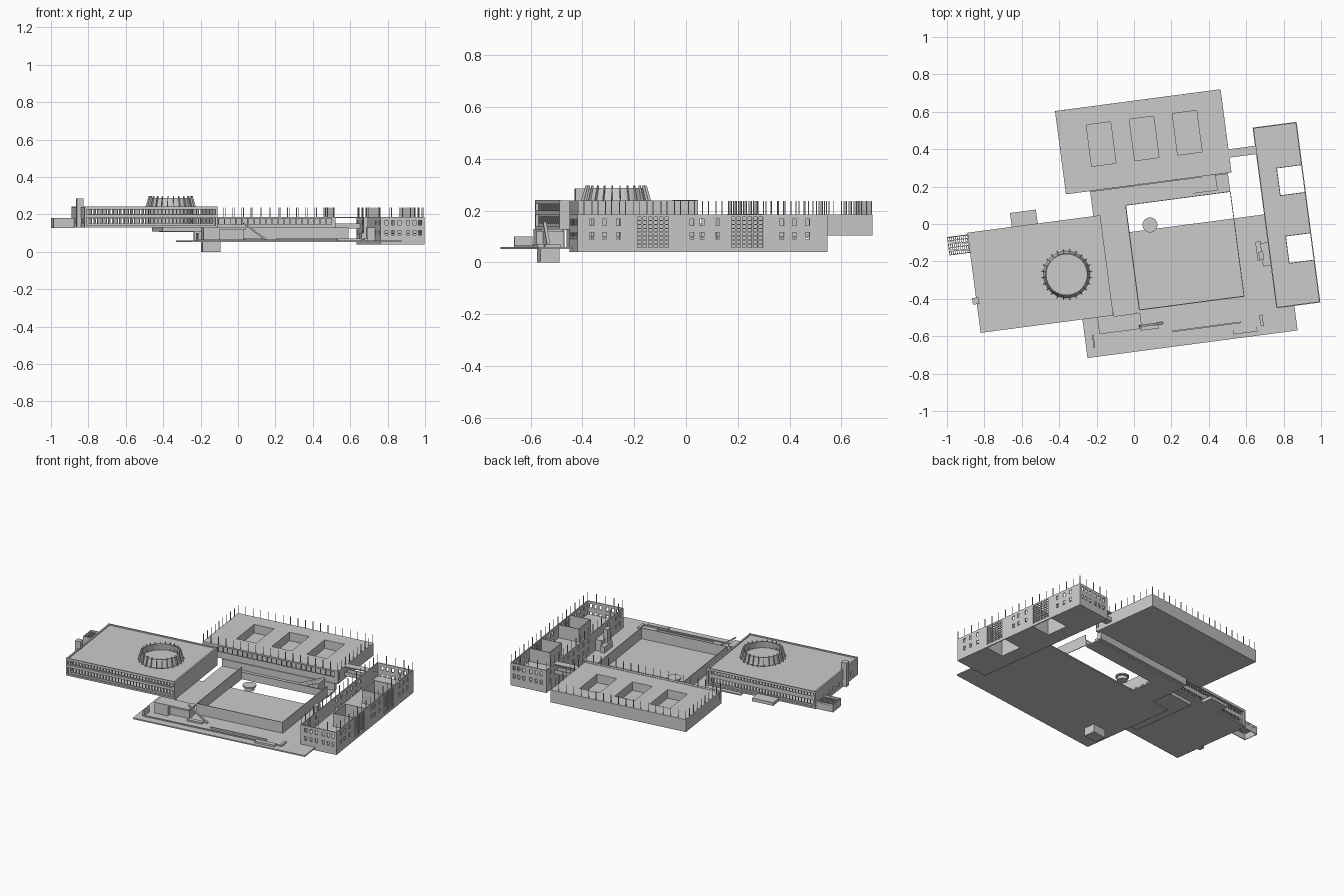
import bpy, bmesh, math
from mathutils import Matrix, Vector

if "Cube" in bpy.data.objects:
    bpy.data.objects.remove(bpy.data.objects["Cube"])

ROT = Matrix.Rotation(math.radians(7.5), 4, 'Z')   # whole complex is turned on site


def finish(name, bm):
    bm.transform(ROT)
    bmesh.ops.recalc_face_normals(bm, faces=bm.faces)
    me = bpy.data.meshes.new(name)
    bm.to_mesh(me)
    bm.free()
    ob = bpy.data.objects.new(name, me)
    bpy.context.collection.objects.link(ob)
    return ob


def boxes(name, parts):
    """parts: (x0, x1, y0, y1, z0, z1) in the site's own axes"""
    bm = bmesh.new()
    for x0, x1, y0, y1, z0, z1 in parts:
        m = Matrix.Translation(((x0 + x1) / 2, (y0 + y1) / 2, (z0 + z1) / 2)) @ \
            Matrix.Diagonal((x1 - x0, y1 - y0, z1 - z0, 1))
        bmesh.ops.create_cube(bm, size=1, matrix=m)
    return finish(name, bm)


def wall(axis, pos, t, a, b, z0, z1, rows, wins):
    """Boxes of a straight wall with real window openings."""
    out = []

    def add(s0, s1, q0, q1):
        if s1 - s0 > 1e-5 and q1 - q0 > 1e-5:
            out.append((s0, s1, pos, pos + t, q0, q1) if axis == 'x'
                       else (pos, pos + t, s0, s1, q0, q1))
    z = z0
    for r0, r1 in rows:
        add(a, b, z, r0)
        s = a
        for w0, w1 in wins:
            add(s, w0, r0, r1)
            s = w1
        add(s, b, r0, r1)
        z = r1
    add(a, b, z, z1)
    return out


def even(a, b, n, fill):
    p = (b - a) / n
    return [(a + p * (i + .5 - fill / 2), a + p * (i + .5 + fill / 2)) for i in range(n)]


def posts(name, x0, x1, y0, y1, z0, z1, step):
    r, pts = .0016, []
    nx, ny = round((x1 - x0) / step), round((y1 - y0) / step)
    for i in range(nx + 1):
        pts += [(x0 + (x1 - x0) * i / nx, y) for y in (y0, y1)]
    for i in range(1, ny):
        pts += [(x, y0 + (y1 - y0) * i / ny) for x in (x0, x1)]
    boxes(name, [(x - r, x + r, y - r, y + r, z0, z1) for x, y in pts])


# ---- ground terrace, basement, sunken court ----
boxes("ground_slab", [(-.34, .793, -.678, -.04, .052, .06),
                      (-.21, -.03, -.04, .205, .052, .06),
                      (-.03, .533, .105, .205, .052, .06)])
boxes("basement_pit", wall('y', -.262, .004, -.545, -.47, 0, .052, [], [])
      + [(-.17, -.166, -.545, -.47, 0, .052), (-.262, -.166, -.545, -.541, 0, .052),
         (-.262, -.166, -.474, -.47, 0, .052), (-.262, -.166, -.545, -.47, 0, .003)])
boxes("court_walls", [(-.032, .535, -.462, -.457, .06, .13), (-.034, -.029, -.46, .105, .06, .13),
                      (.531, .535, -.46, .105, .06, .13), (-.03, .533, .103, .107, .06, .1)])
bm = bmesh.new()
for r0, r1, z, h in ((.03, .03, .07, .02), (.04, .04, .087, .008)):
    bmesh.ops.create_cone(bm, cap_ends=True, segments=24, radius1=r0, radius2=r1, depth=h,
                          matrix=Matrix.Translation((.084, -.016, z)))
finish("fountain", bm)

# ---- front entrance walls, ramp, benches ----
boxes("entrance_walls", [(-.3, .617, -.63, -.622, .06, .066), (-.3, -.292, -.63, -.56, .06, .1),
                         (-.26, -.17, -.56, -.45, .06, .13), (-.17, -.05, -.535, -.525, .06, .13),
                         (-.26, -.03, -.56, -.475, .12, .13), (-.05, -.042, -.535, -.47, .06, .13),
                         (.13, .5, -.6, -.592, .06, .07), (.6, .617, -.63, -.57, .06, .07),
                         (-.04, .06, -.57, -.545, .06, .07), (.45, .58, -.655, -.625, .06, .072)])
bm = bmesh.new()
bmesh.ops.create_cube(bm, size=1, matrix=Matrix.Translation((.02, -.545, .108)) @
                      Matrix.Rotation(math.radians(36), 4, 'Y') @ Matrix.Diagonal((.155, .012, .008, 1)))
finish("stair_rail", bm)

# ---- left hall: open bands of windows between solid floors ----
X0, X1, Y0, Y1 = -.889, -.173, -.47, .07
hall = [(X0, X1, Y0, Y1, .13, .14), (X0, X1, Y0, Y1, .228, .234), (X0 + .02, X1, Y0 + .02, Y1 - .02, .183, .19)]
for y in (Y0 + .012, Y1 - .018):
    hall += wall('x', y, .006, X0, X1, .13, .234, [(.15, .178), (.203, .226)],
                 even(X0 + .02, X1 - .02, 34, .72))
hall += [(X1 - .01, X1, Y0, Y1, .125, .24)]
hall += wall('y', X0, .01, Y0, Y1, .13, .24, [(.15, .178)], even(Y0 + .05, Y1 - .15, 6, .5))
hall += [(X0, X1, Y0, Y0 + .006, .226, .242), (X0, X1, Y1 - .006, Y1, .226, .242),
         (X0, X1, Y0, Y0 + .012, .183, .2)]
boxes("hall", hall)
boxes("hall_underside", [(-.46, -.2, -.4, .03, .108, .13)])
boxes("hall_back_canopy", [(-.65, -.51, .07, .145, .13, .15)])
boxes("hall_chimney", [(-.91, -.875, -.315, -.28, .13, .285)])

# ---- perforated escape stair at the far left ----
st = [(-1.0, -.889, -.038, -.034, .128, .18), (-1.0, -.889, .056, .06, .128, .18),
      (-1.0, -.996, -.038, .06, .128, .18), (-1.0, -.889, -.038, .06, .126, .129)][:3]
for i in range(11):
    st.append((-1 + i * .0105, -.9965 + i * .0105, -.038, .06, .165, .169))
for i in range(6):
    st.append((-1, -.889, -.038 + i * .019, -.034 + i * .019, .165, .169))
boxes("escape_stair", st)

# ---- drum lantern with fins ----
C = ROT.inverted() @ Vector((-.36, -.27, 0))
bm = bmesh.new()
N = 48
prof = [(.12, .14), (.12, .234), (.125, .238), (.113, .288), (.108, .288), (.115, .245)]
rings = [[bm.verts.new((C.x + r * math.cos(2 * math.pi * i / N), C.y + r * math.sin(2 * math.pi * i / N), z))
          for i in range(N)] for r, z in prof]
for a, b in zip(rings, rings[1:]):
    for i in range(N):
        bm.faces.new((a[i], a[(i + 1) % N], b[(i + 1) % N], b[i]))
bm.faces.new(rings[-1])
finish("drum", bm)
bm = bmesh.new()
for k in range(24):
    R = Matrix.Translation(C) @ Matrix.Rotation(k * math.pi / 12, 4, 'Z')
    vs = [[bm.verts.new(R @ Vector((r, s, z))) for r, z in
           ((.11, .237), (.136, .237), (.119, .297), (.11, .297))] for s in (-.0018, .0018)]
    bm.faces.new(vs[0])
    bm.faces.new(vs[1][::-1])
    for i in range(4):
        j = (i + 1) % 4
        bm.faces.new((vs[0][i], vs[0][j], vs[1][j], vs[1][i]))
finish("drum_fins", bm)

# ---- back block with three light courts ----
bx0, bx1, by0, by1 = -.34, .553, .205, .654
courts = [(x, x + .131) for x in (-.184, .048, .28)]
back = [(bx0, bx1, by0, by1, .105, .13), (bx0, bx1, by0 + .02, .335, .13, .185),
        (bx0, bx1, .558, by1, .13, .185), (bx0, bx1, by0, by0 + .02, .18, .187)]
xs = [bx0] + [c for p in courts for c in p] + [bx1]
back += [(xs[i], xs[i + 1], .335, .558, .13, .185) for i in range(0, 8, 2)]
back += wall('x', by0, .004, bx0, bx1, .105, .187, [(.145, .178)], even(bx0 + .1, bx1 - .02, 24, .85))
boxes("back_block", back)
boxes("back_undercroft", [(-.21, .533, .2, .225, .06, .105)])
posts("back_roof_posts", bx0 + .004, bx1 - .004, by0 + .004, by1 - .004, .185, .238, .05)
# wedge stair from court up to the back block
boxes("court_stair", [(.315 + i * .019, .334 + i * .019, .12, .205, .06, .068 + i * .008) for i in range(8)])

# ---- right wing: thin shell walls around an open deck, lattice screens at two courts ----
rx0, rx1, ry0, ry1, zb, zt = .696, .933, -.546, .428, .04, .185
notches = [(-.315, -.172), (.05, .195)]
nx = .793
rows = [(.09, .115), (.143, .168)]
w = .008
east = [(c - w, c + w) for c in (-.49, -.44, -.385, -.1, -.06, .0, .25, .3, .35)]
t = .006
wing = []
ys = [ry0, -.315, -.172, .05, .195, ry1]
for i in (0, 2, 4):
    wing += wall('y', rx1 - t, t, ys[i], ys[i + 1], zb, zt, rows,
                 [q for q in east if ys[i] < q[0] < ys[i + 1]])
for a, b in notches:
    wing += wall('y', rx1 - t, t, a, b, zb, zt,
                 [(.058 + k * .0152, .069 + k * .0152) for k in range(8)], even(a, b - .015, 6, .68))
    wing += [(nx, nx + .004, a, b, zb, zt), (nx, rx1, a - .004, a, zb, zt), (nx, rx1, b, b + .004, zb, zt)]
wing += wall('y', rx0, t, ry0, ry1, zb, zt, rows, [(c - w, c + w) for c in
                                                   (-.5, -.45, -.36, -.1, -.04, .02, .09, .15, .2, .38)])
for y in (ry0, ry1 - t):
    wing += wall('x', y, t, rx0, rx1, zb, zt, rows,
                 [(c - w, c + w) for c in (.73, .765, .8, .845, .88, .91)])
for z0, z1 in ((.04, .046), (.095, .1)):
    wing.append((rx0, nx, ry0, ry1, z0, z1))
    wing += [(nx, rx1, ys[i], ys[i + 1], z0, z1) for i in (0, 2, 4)]
boxes("right_wing", wing)
posts("right_wing_posts", rx0 + .003, rx1 - .003, ry0 + .003, ry1 - .003, .18, .238, .055)
boxes("wing_stair_tower", [(.655, .7, -.315, -.19, .06, .13), (.63, .66, -.28, -.18, .06, .1),
                           (.64, .665, -.28, -.235, .1, .185)])
boxes("wing_bridge", [(.55, .7, .285, .33, .125, .131), (.55, .7, .285, .289, .131, .15),
                      (.55, .7, .326, .33, .131, .15), (.55, .7, .285, .33, .18, .186)])
